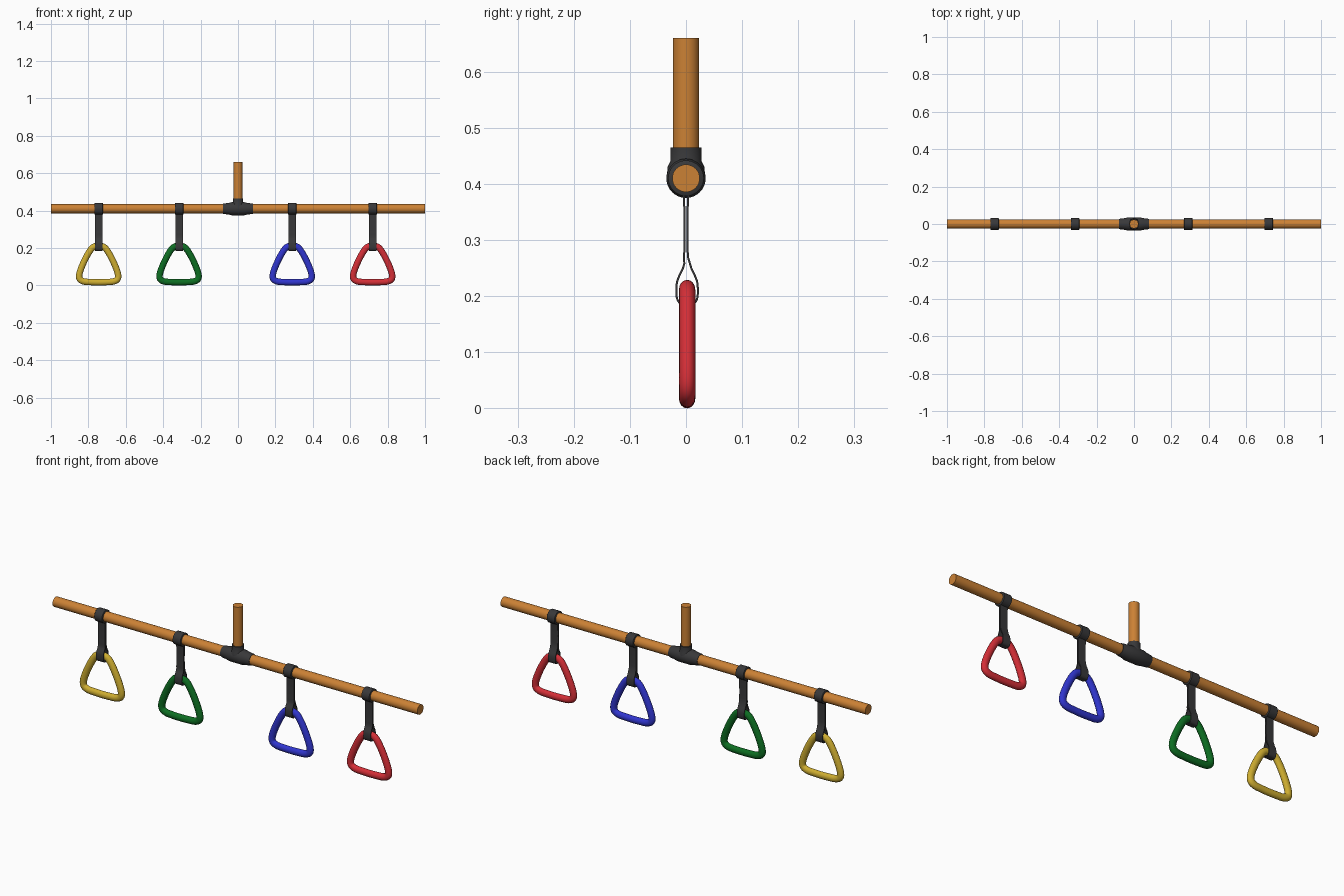
import bpy, bmesh, math
from mathutils import Vector

if "Cube" in bpy.data.objects:
    bpy.data.objects.remove(bpy.data.objects["Cube"])

BAR_Z = 0.41


def material(name, rgb):
    m = bpy.data.materials.new(name)
    m.diffuse_color = (*rgb, 1)
    m.use_nodes = True
    m.node_tree.nodes["Principled BSDF"].inputs["Base Color"].default_value = m.diffuse_color
    return m


wood = material("orange wood", (0.60, 0.22, 0.035))
dark = material("dark grey", (0.04, 0.04, 0.042))
handles = [(-0.745, "yellow", (0.62, 0.42, 0.03)), (-0.315, "green", (0.004, 0.155, 0.016)),
           (0.29, "blue", (0.03, 0.036, 0.62)), (0.72, "red", (0.66, 0.028, 0.038))]


def finish(bm, name, mat, angle=40):
    bmesh.ops.recalc_face_normals(bm, faces=bm.faces)
    me = bpy.data.meshes.new(name)
    bm.to_mesh(me)
    bm.free()
    me.materials.append(mat)
    ob = bpy.data.objects.new(name, me)
    bpy.context.collection.objects.link(ob)
    bpy.ops.object.select_all(action='DESELECT')
    ob.select_set(True)
    bpy.context.view_layer.objects.active = ob
    bpy.ops.object.shade_smooth_by_angle(angle=math.radians(angle))
    return ob


def skin(bm, rings, closed):
    """Join rings of points with quads; cap the ends when not closed."""
    vs = [[bm.verts.new(p) for p in r] for r in rings]
    n = len(vs[0])
    for i in range(len(vs) if closed else len(vs) - 1):
        a, b = vs[i], vs[(i + 1) % len(vs)]
        for j in range(n):
            bm.faces.new((a[j], a[(j + 1) % n], b[(j + 1) % n], b[j]))
    if not closed:
        bm.faces.new(vs[0])
        bm.faces.new(vs[-1])


def lathe(name, profile, axis, mat, sides=32):
    """Revolve (position, radius) pairs around the x or z axis."""
    bm = bmesh.new()
    rings = []
    for p, r in profile:
        ring = []
        for k in range(sides):
            t = math.tau * k / sides
            c, s = r * math.cos(t), r * math.sin(t)
            ring.append((p, c, BAR_Z + s) if axis == 'x' else (c, s, p))
        rings.append(ring)
    skin(bm, rings, False)
    return finish(bm, name, mat)


def smooth_loop(pts, steps):
    """Closed Catmull-Rom curve through the points."""
    out, n = [], len(pts)
    for i in range(n):
        a, b, c, d = (Vector(pts[(i + k) % n]) for k in (-1, 0, 1, 2))
        for s in range(steps):
            t = s / steps
            out.append(0.5 * (2 * b + (c - a) * t + (2 * a - 5 * b + 4 * c - d) * t * t
                              + (3 * b - a - 3 * c + d) * t ** 3))
    return out


def loop_normals(path):
    n = len(path)
    for i, p in enumerate(path):
        d = (path[(i + 1) % n] - path[i - 1]).normalized()
        yield p, Vector((d.y, -d.x))


# Wooden crossbar and upright
lathe("crossbar", [(-1, 0.0245), (1, 0.0245)], 'x', wood)
lathe("upright_post", [(BAR_Z, 0.0235), (0.66, 0.0235)], 'z', wood)

# Tee fitting: flared sleeve along the bar and a collar for the post
lathe("tee_sleeve", [(-0.08, 0.0265), (-0.076, 0.028), (-0.05, 0.031), (-0.034, 0.035),
                     (0.034, 0.035), (0.05, 0.031), (0.076, 0.028), (0.08, 0.0265)], 'x', dark)
lathe("tee_collar", [(BAR_Z, 0.034), (0.43, 0.033), (0.44, 0.028), (0.465, 0.028)], 'z', dark)

# Right half of the rounded triangle, mirrored for the left
half = [(0.030, 0.204), (0.055, 0.172), (0.084, 0.115), (0.103, 0.062), (0.101, 0.034),
        (0.078, 0.021), (0.040, 0.018)]
outline = [(0, 0.212)] + half + [(0, 0.017)] + [(-x, z) for x, z in reversed(half)]
grip_path = smooth_loop(outline, 5)

# Strap side outline: round the bar, pinched together, then round the grip
side = [(0.0035, 0.372), (0.0025, 0.30), (0.005, 0.258), (0.014, 0.236), (0.0185, 0.222),
        (0.0185, 0.198), (0.012, 0.187)]
wrap = [(0.0285 * math.cos(math.radians(a)), BAR_Z + 0.0285 * math.sin(math.radians(a)))
        for a in range(-75, 256, 30)]
strap_path = smooth_loop(wrap + [(-y, z) for y, z in side] + [(0, 0.186)] + side[::-1], 3)

for x, colour, rgb in handles:
    # Triangular grip
    bm = bmesh.new()
    rings = []
    for p, nrm in loop_normals(grip_path):
        ring = []
        for k in range(16):
            t = math.tau * k / 16
            q = p + nrm * 0.017 * math.cos(t)
            ring.append((x + q.x, 0.002 + 0.0145 * math.sin(t), q.y))
        rings.append(ring)
    skin(bm, rings, True)
    finish(bm, colour + "_grip", material(colour, rgb), 60)

    # Hanging strap, a thin closed band
    bm = bmesh.new()
    rings = []
    for p, nrm in loop_normals(strap_path):
        a, b = p + nrm * 0.0018, p - nrm * 0.0018
        y = 0.002 if p.y < 0.26 else 0
        rings.append([(x + sx * 0.02, q.x + y, q.y)
                      for sx, q in ((-1, a), (1, a), (1, b), (-1, b))])
    skin(bm, rings, True)
    finish(bm, colour + "_strap", dark)

    # Cuff where the strap wraps the bar
    lathe(colour + "_strap_cuff", [(x - 0.023, 0.029), (x - 0.021, 0.032),
                                   (x + 0.021, 0.032), (x + 0.023, 0.029)], 'x', dark, 20)
